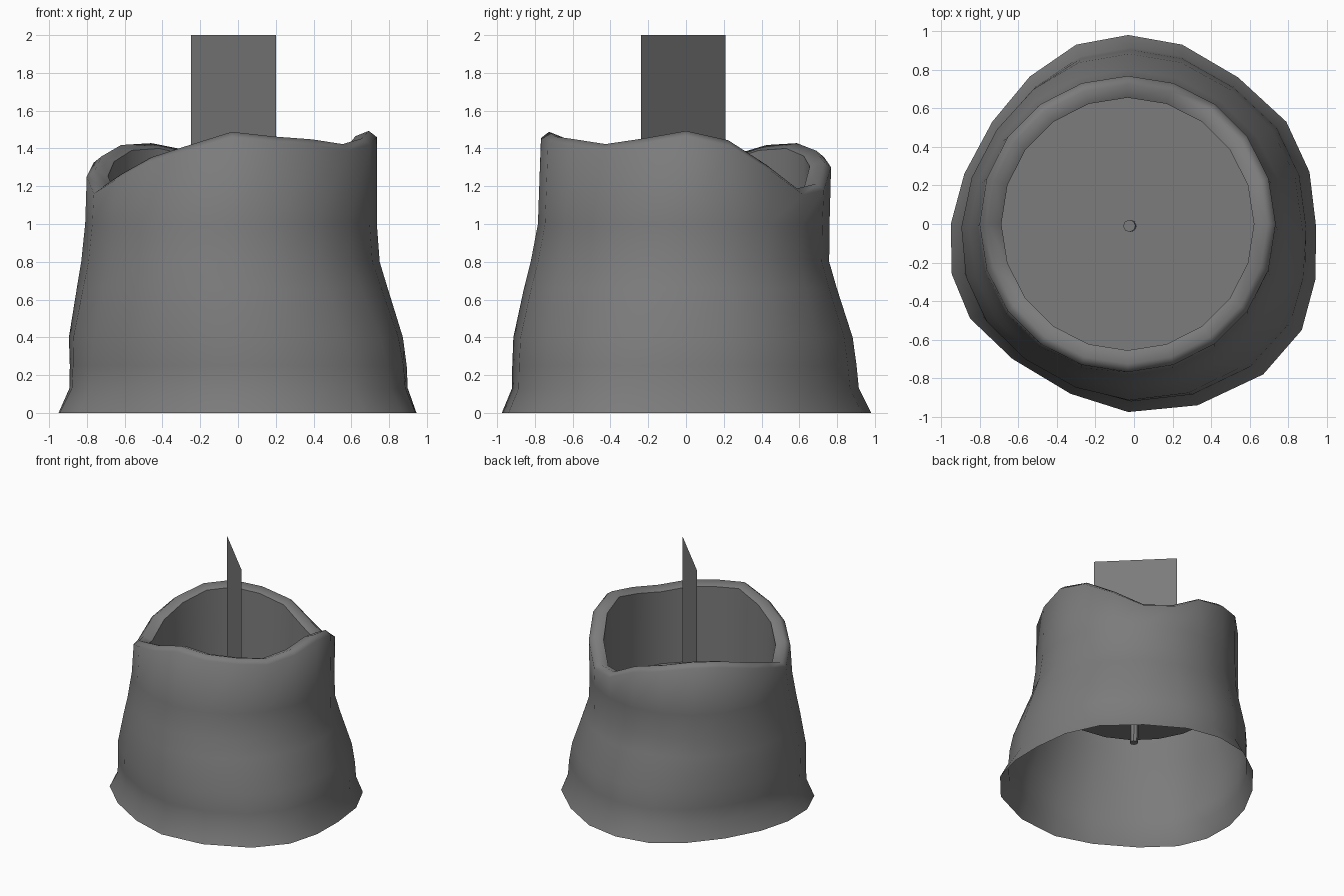
import bpy, bmesh
from math import cos, sin, pi, radians
from mathutils import Vector

if "Cube" in bpy.data.objects:
    bpy.data.objects.remove(bpy.data.objects["Cube"])

N = 20
grey = bpy.data.materials.new("dark_grey")
grey.diffuse_color = (.2, .2, .2, 1)
grey.use_nodes = True
grey.node_tree.nodes["Principled BSDF"].inputs["Base Color"].default_value = grey.diffuse_color


def make_object(name, bm, smooth=None):
    mesh = bpy.data.meshes.new(name)
    bm.to_mesh(mesh)
    bm.free()
    mesh.materials.append(grey)
    ob = bpy.data.objects.new(name, mesh)
    bpy.context.collection.objects.link(ob)
    if smooth:
        bpy.ops.object.select_all(action='DESELECT')
        ob.select_set(True)
        bpy.context.view_layer.objects.active = ob
        bpy.ops.object.shade_smooth_by_angle(angle=radians(smooth))
    return ob


def bridge(bm, a, b):
    n = len(a)
    for i in range(n):
        j = (i + 1) % n
        bm.faces.new((a[i], a[j], b[j], b[i]))


# Uneven foot outline and melted rim heights, counter-clockwise from +x
foot = [(.945, -.02), (.91, .27), (.79, .53), (.54, .76), (.25, .93),
        (-.03, .98), (-.30, .93), (-.54, .765), (-.735, .53), (-.88, .26),
        (-.95, 0), (-.945, -.26), (-.85, -.49), (-.63, -.70), (-.33, -.88),
        (-.03, -.975), (.33, -.94), (.67, -.78), (.87, -.55), (.94, -.29)]
rim_z = [1.46, 1.41, 1.28, 1.155, 1.18, 1.30, 1.355, 1.395, 1.385, 1.325,
         1.25, 1.16, 1.23, 1.32, 1.385, 1.455, 1.43, 1.415, 1.39, 1.42]


def ring(bm, cx, cy, r, uneven, heights):
    verts = []
    for i in range(N):
        a = 2 * pi * i / N
        p = Vector((cos(a), sin(a))).lerp(Vector(foot[i]) / .96, uneven) * r
        verts.append(bm.verts.new((cx + p.x, cy + p.y, heights[i])))
    return verts


# Candle body: outer wall, rounded rim, inner well and its floor
bm = bmesh.new()
rows = [  # z, centre x, centre y, radius, unevenness
    (0, 0, 0, .96, 1), (.13, .005, -.005, .905, .8), (.25, .003, -.01, .90, .7),
    (.40, -.01, -.017, .89, .5), (.66, -.03, -.03, .825, .2),
    (.80, -.04, -.032, .79, 0), (1.0, -.037, -.012, .772, 0)]
rings = [ring(bm, x, y, r, u, [z] * N) for z, x, y, r, u in rows]
for r, dz in ((.768, 0), (.725, .033), (.655, .005)):
    rings.append(ring(bm, -.033, 0, r, 0, [z + dz for z in rim_z]))
rings.append(ring(bm, -.033, 0, .655, 0, [.79] * N))
for a, b in zip(rings, rings[1:]):
    bridge(bm, a, b)
bm.faces.new(rings[-1])
make_object("candle_body", bm, 66)

# Wick: thin, slightly leaning rod passing through the floor
bm = bmesh.new()
ends = []
for c in (Vector((-.008, -.01, .385)), Vector((-.024, -.01, .98))):
    ends.append([bm.verts.new(c + Vector((.032 * cos(k * pi / 4), .032 * sin(k * pi / 4), 0)))
                 for k in range(8)])
bridge(bm, ends[0], ends[1])
bm.faces.new(ends[0][::-1])
bm.faces.new(ends[1])
make_object("wick", bm, 40)

# Flame card: single diagonal plane
bm = bmesh.new()
bm.faces.new([bm.verts.new(p) for p in (
    (-.25, .21, .88), (.20, -.237, .88), (.20, -.237, 2), (-.25, .21, 2))])
make_object("flame_card", bm)
